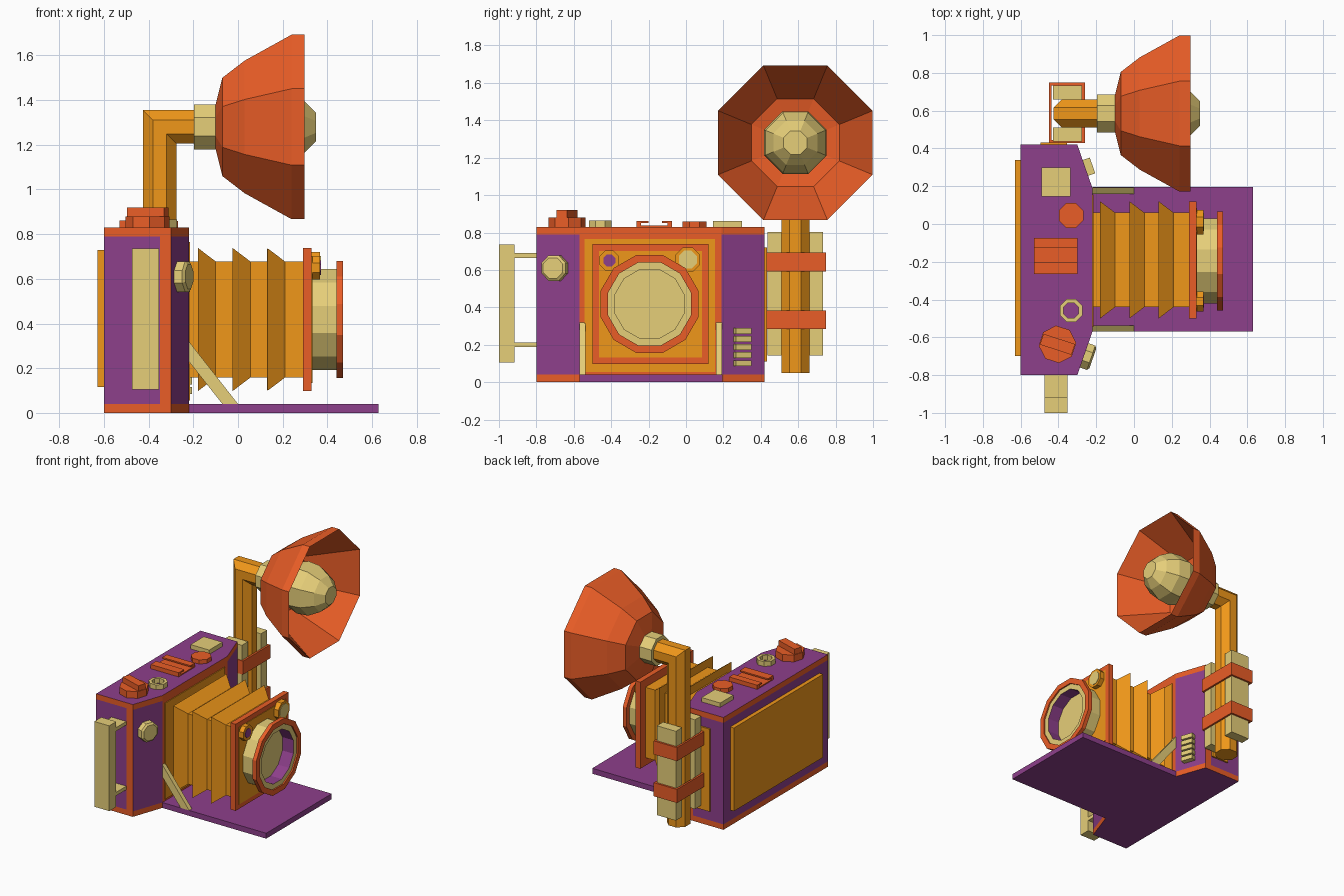
import bpy, bmesh
from math import pi, cos, sin, radians, atan2
from mathutils import Matrix, Vector

if "Cube" in bpy.data.objects:
    bpy.data.objects.remove(bpy.data.objects["Cube"])


def material(name, rgb):
    m = bpy.data.materials.new(name)
    m.diffuse_color = (*rgb, 1)
    m.use_nodes = True
    m.node_tree.nodes["Principled BSDF"].inputs["Base Color"].default_value = m.diffuse_color
    return m


PURPLE = material("purple", (0.27, 0.05, 0.26))
ORANGE = material("orange", (0.82, 0.11, 0.02))
CREAM = material("cream", (0.79, 0.62, 0.19))
YELLOW = material("yellow", (0.87, 0.31, 0.01))
PALETTE = [PURPLE, ORANGE, CREAM, YELLOW]


def finish(name, bm, matrix=None):
    bmesh.ops.remove_doubles(bm, verts=bm.verts, dist=1e-5)
    bmesh.ops.recalc_face_normals(bm, faces=bm.faces)
    me = bpy.data.meshes.new(name)
    if matrix:
        bm.transform(matrix)
    bm.to_mesh(me)
    bm.free()
    for m in PALETTE:
        me.materials.append(m)
    ob = bpy.data.objects.new(name, me)
    bpy.context.collection.objects.link(ob)
    return ob


def loft(name, rings, color, closed=False, cap=None, matrix=None):
    """Skin rings of points; color is a material or a function (band, side)."""
    pick = color if callable(color) else (lambda band, side: color)
    bm = bmesh.new()
    vs = [[bm.verts.new(p) for p in r] for r in rings]
    n, count = len(rings[0]), len(rings)
    for b in range(count if closed else count - 1):
        lo, hi = vs[b], vs[(b + 1) % count]
        for s in range(n):
            f = bm.faces.new((lo[s], lo[(s + 1) % n], hi[(s + 1) % n], hi[s]))
            f.material_index = PALETTE.index(pick(b, s))
    if not closed:
        for ring, b in ((vs[0], 0), (vs[-1], count - 2)):
            f = bm.faces.new(ring)
            f.material_index = PALETTE.index(cap or pick(b, 0))
    return finish(name, bm, matrix)


def lathe(name, profile, center, color, axis="X", n=8, turn=0, closed=False):
    """Low-poly turned part; profile = (distance along axis, flat-to-centre radius)."""
    def ring(a, r):
        r /= cos(pi / n)
        return [(r * cos((2 * i + 1) * pi / n), r * sin((2 * i + 1) * pi / n), a) for i in range(n)]
    m = Matrix.Translation(center) @ Matrix.Rotation(turn, 4, "Z")
    if axis == "X":
        m = m @ Matrix.Rotation(pi / 2, 4, "Y")
    return loft(name, [ring(*p) for p in profile], color, closed, matrix=m)


def box(name, x, y, z, color, turn=0):
    c = Vector((sum(x) / 2, sum(y) / 2, sum(z) / 2))
    hx, hy, hz = (x[1] - x[0]) / 2, (y[1] - y[0]) / 2, (z[1] - z[0]) / 2
    rings = [[(-hx, -hy, k), (hx, -hy, k), (hx, hy, k), (-hx, hy, k)] for k in (-hz, hz)]
    return loft(name, rings, color,
                matrix=Matrix.Translation(c) @ Matrix.Rotation(turn, 4, "Z"))


def prism_y(name, pts, y0, y1, color):
    return loft(name, [[(x, y, z) for x, z in pts] for y in (y0, y1)], color)


# Camera body with orange trim bands and angled front corners
plan = [(-.6, -.8), (-.35, -.8), (-.3, -.8), (-.22, -.57), (-.22, .19),
        (-.3, .42), (-.35, .42), (-.6, .42)]
loft("camera_body", [[(x, y, z) for x, y in plan] for z in (0, .04, .79, .83)],
     lambda b, s: ORANGE if b != 1 or s in (1, 3, 5) else PURPLE, cap=PURPLE)
box("back_panel", (-.63, -.6), (-.7, .34), (.115, .73), YELLOW)
box("front_panel", (-.23, -.214), (-.544, .155), (.055, .765), YELLOW)
box("side_mount_plate", (-.495, -.355), (.41, .432), (.11, .72), YELLOW)

# Drop-down bed and its braces
box("bed", (-.22, .63), (-.57, .195), (0, .04), PURPLE)
for y0, label in ((-.57, "left"), (.16, "right")):
    prism_y("bed_brace_" + label, [(-.22, .32), (-.22, .23), (-.07, .04), (0, .04)],
            y0, y0 + .033, CREAM)

# Bellows: saw-tooth pleats
LY, LZ = -.19, .418


def square(x, h):
    return [(x, LY + a * (h - .01), LZ + b * h) for a, b in ((-1, -1), (1, -1), (1, 1), (-1, 1))]


pleats = [square(-.22, .26)]
for x in (-.18, -.025, .13):
    pleats += [square(x, .26), square(x + .001, .32), square(x + .08, .26)]
pleats.append(square(.295, .26))
loft("bellows", pleats, YELLOW)

# Lens board, barrel and rim
box("lens_board", (.29, .33), (-.5, .12), (.098, .738), ORANGE)
box("lens_board_face", (.32, .334), (-.464, .086), (.133, .702), YELLOW)
LENS = (0, -.195, .418)
lathe("lens_barrel", [(.33, .225), (.46, .225), (.46, .185), (.37, .185), (.37, 0), (.33, 0)],
      LENS, lambda b, s: PURPLE if b == 2 else CREAM, n=12, closed=True)
lathe("lens_rim", [(.44, .262), (.47, .262), (.47, .222), (.44, .222)],
      LENS, ORANGE, n=12, closed=True)
for label, y, z, r, core, rc in (("viewfinder", .01, .655, .065, CREAM, .048),
                                 ("rangefinder", -.41, .65, .053, PURPLE, .032)):
    lathe(label + "_housing", [(.33, r), (.368, r)], (0, y, z), YELLOW)
    lathe(label + "_window", [(.36, rc), (.371, rc)], (0, y, z), core)

# Shutter button and vents on the angled corners
slant = atan2(.08, .23)
lathe("shutter_button", [(-.02, .068), (.04, .068), (.05, .055)], (-.265, -.695, .61),
      CREAM, turn=-slant)
for i in range(5):
    z = .085 + i * .043
    box(f"vent_slat_{i + 1}", (-.278, -.218), (.256, .344), (z, z + .032), CREAM, slant)

# Controls on the top deck
box("top_window", (-.49, -.337), (.145, .3), (.82, .862), CREAM)
lathe("top_button", [(.82, .065), (.86, .065)], (-.333, .045, 0), ORANGE, "Z")
shoe = [(-.265, .825), (-.075, .825), (-.075, .861), (-.128, .861), (-.128, .851),
        (-.1, .851), (-.1, .838), (-.24, .838), (-.24, .851), (-.2, .851),
        (-.2, .861), (-.265, .861)]
loft("accessory_shoe", [[(x, y, z) for y, z in shoe] for x in (-.53, -.3)], ORANGE)
lathe("counter_ring", [(.82, .06), (.865, .06), (.865, .04), (.82, .04)],
      (-.333, -.458, 0), CREAM, "Z", closed=True)
lathe("winding_knob", [(.82, .092), (.88, .092)], (-.405, -.637, 0), ORANGE, "Z",
      turn=radians(-18))
box("winding_grip", (-.493, -.317), (-.667, -.607), (.87, .92), ORANGE, radians(-18))

# Carrying handle
box("handle_grip", (-.475, -.353), (-1, -.918), (.105, .735), CREAM)
for label, z in (("lower", .187), ("upper", .665)):
    box("handle_post_" + label, (-.475, -.353), (-.92, -.79), (z, z + .026), CREAM)

# Flash pole: octagonal tube with a mitred elbow
FY, FZ = .585, 1.28
octagon = [(.075 / cos(pi / 8) * cos((2 * i + 1) * pi / 8),
            .075 / cos(pi / 8) * sin((2 * i + 1) * pi / 8)) for i in range(8)]
loft("flash_pole", [[(-.35 + u, FY + v, .05) for u, v in octagon],
                    [(-.35 + u, FY + v, FZ - u) for u, v in octagon],
                    [(-.19, FY + v, FZ - u) for u, v in octagon]], YELLOW)

# Clamp bars and straps
for label, y in (("inner", .437), ("outer", .66)):
    box("clamp_bar_" + label, (-.43, -.275), (y, y + .073), (.142, .802), CREAM)
for label, z in (("lower", .283), ("upper", .592)):
    def frame(d, k):
        return [(-.45 + d, .43 + d, k), (-.26 - d, .43 + d, k),
                (-.26 - d, .748 - d, k), (-.45 + d, .748 - d, k)]
    loft("strap_" + label, [frame(0, z), frame(0, z + .1), frame(.014, z + .1), frame(.014, z)],
         ORANGE, closed=True)

# Flash head
HEAD = (0, FY, FZ)
lathe("flash_collar", [(-.197, .1), (-.095, .1)], HEAD, CREAM)
lathe("flash_reflector", [(-.1, 0), (-.1, .1), (-.07, .22), (.03, .297), (.24, .413), (.298, .413),
                          (-.035, .235), (-.06, .1), (-.06, 0)], HEAD, ORANGE, closed=True)
lathe("flash_bulb", [(-.065, .08), (.02, .135), (.12, .167), (.21, .16), (.295, .118),
                     (.35, .063)], HEAD, CREAM)
